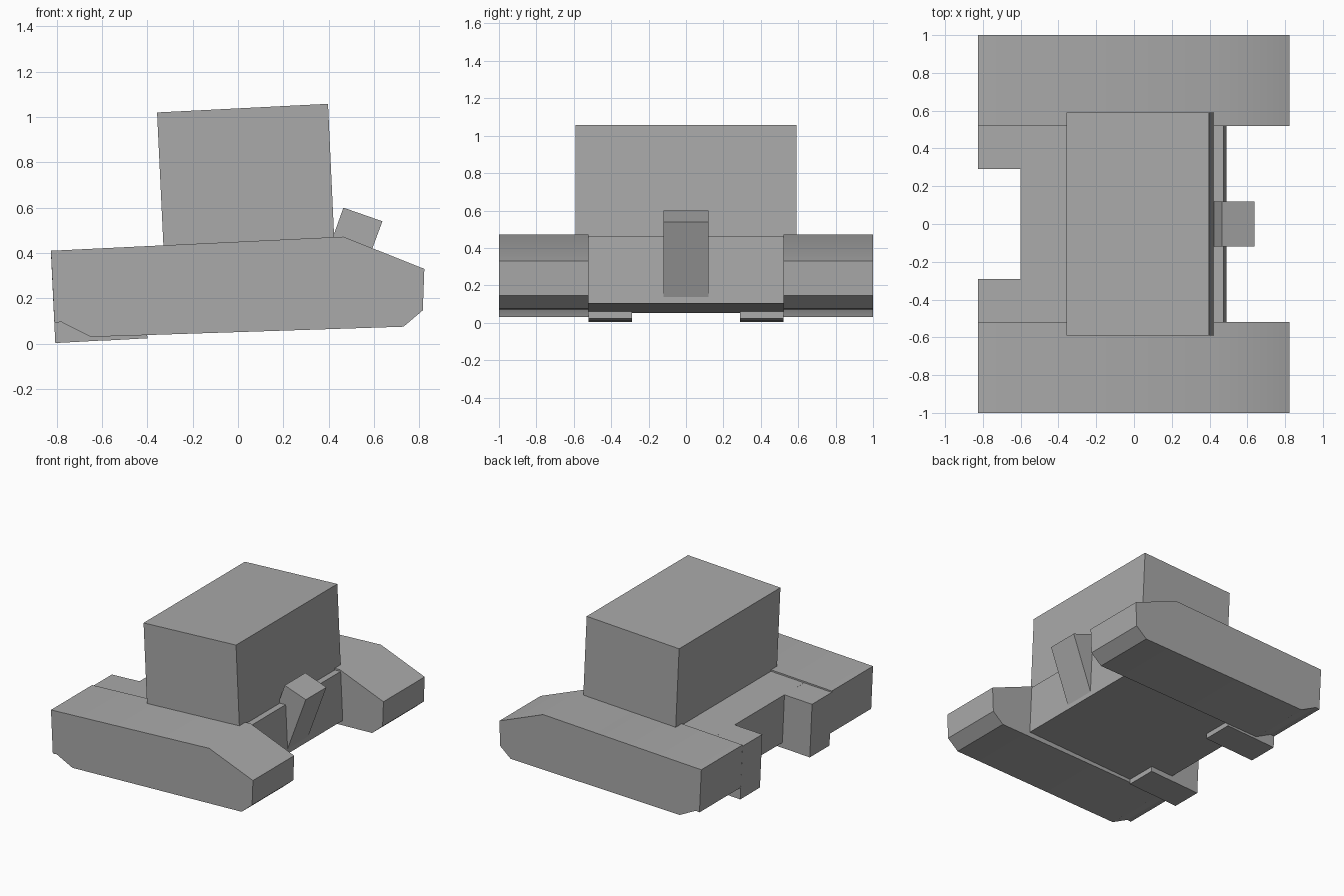
import bpy
import bmesh

if "Cube" in bpy.data.objects:
    bpy.data.objects.remove(bpy.data.objects["Cube"], do_unlink=True)

# Single flat grey
grey = bpy.data.materials.new("plain grey")
grey.use_nodes = True
colour = (0.4, 0.4, 0.4, 1.0)
grey.diffuse_color = colour
grey.node_tree.nodes["Principled BSDF"].inputs["Base Color"].default_value = colour


def extrude_profile(name, profile, y0, y1, smooth=False):
    """Extrude an x-z outline from y0 to y1."""
    bm = bmesh.new()
    face = bm.faces.new([bm.verts.new((x, y0, z)) for x, z in profile])
    result = bmesh.ops.extrude_face_region(bm, geom=[face])
    moved = [v for v in result["geom"] if isinstance(v, bmesh.types.BMVert)]
    bmesh.ops.translate(bm, verts=moved, vec=(0, y1 - y0, 0))
    bmesh.ops.recalc_face_normals(bm, faces=bm.faces)
    mesh = bpy.data.meshes.new(name)
    bm.to_mesh(mesh)
    bm.free()
    mesh.materials.append(grey)
    obj = bpy.data.objects.new(name, mesh)
    bpy.context.collection.objects.link(obj)
    if smooth:
        bpy.ops.object.select_all(action="DESELECT")
        obj.select_set(True)
        bpy.context.view_layer.objects.active = obj
        bpy.ops.object.shade_smooth_by_angle()
    return obj


# Outlines, all leaning slightly nose-up
pod = [(-0.825, 0.41), (0.465, 0.472), (0.822, 0.33), (0.815, 0.147),
       (0.73, 0.075), (-0.65, 0.03), (-0.78, 0.096), (-0.81, 0.092)]
body = [(-0.6, 0.41), (0.473, 0.46), (0.49, 0.103), (-0.583, 0.053)]
prong = [(-0.825, 0.4), (-0.595, 0.41), (-0.58, 0.015), (-0.806, 0.003)]
skid = [(-0.6, 0.08), (-0.402, 0.09), (-0.4, 0.024), (-0.6, 0.013)]
cabin = [(-0.357, 1.02), (0.397, 1.058), (0.425, 0.45), (-0.328, 0.41)]
bracket = [(0.465, 0.6), (0.637, 0.54), (0.487, 0.135), (0.32, 0.195)]

# Central parts
extrude_profile("body", body, -0.52, 0.52)
extrude_profile("cabin", cabin, -0.59, 0.59)
extrude_profile("front_bracket", bracket, -0.12, 0.12)

# Mirrored side parts
for side, sign in (("back", 1), ("front", -1)):
    extrude_profile(side + "_side_pod", pod, sign * 0.52, sign * 1.0, smooth=True)
    extrude_profile(side + "_prong", prong, sign * 0.29, sign * 0.52)
    extrude_profile(side + "_skid", skid, sign * 0.29, sign * 0.52)
